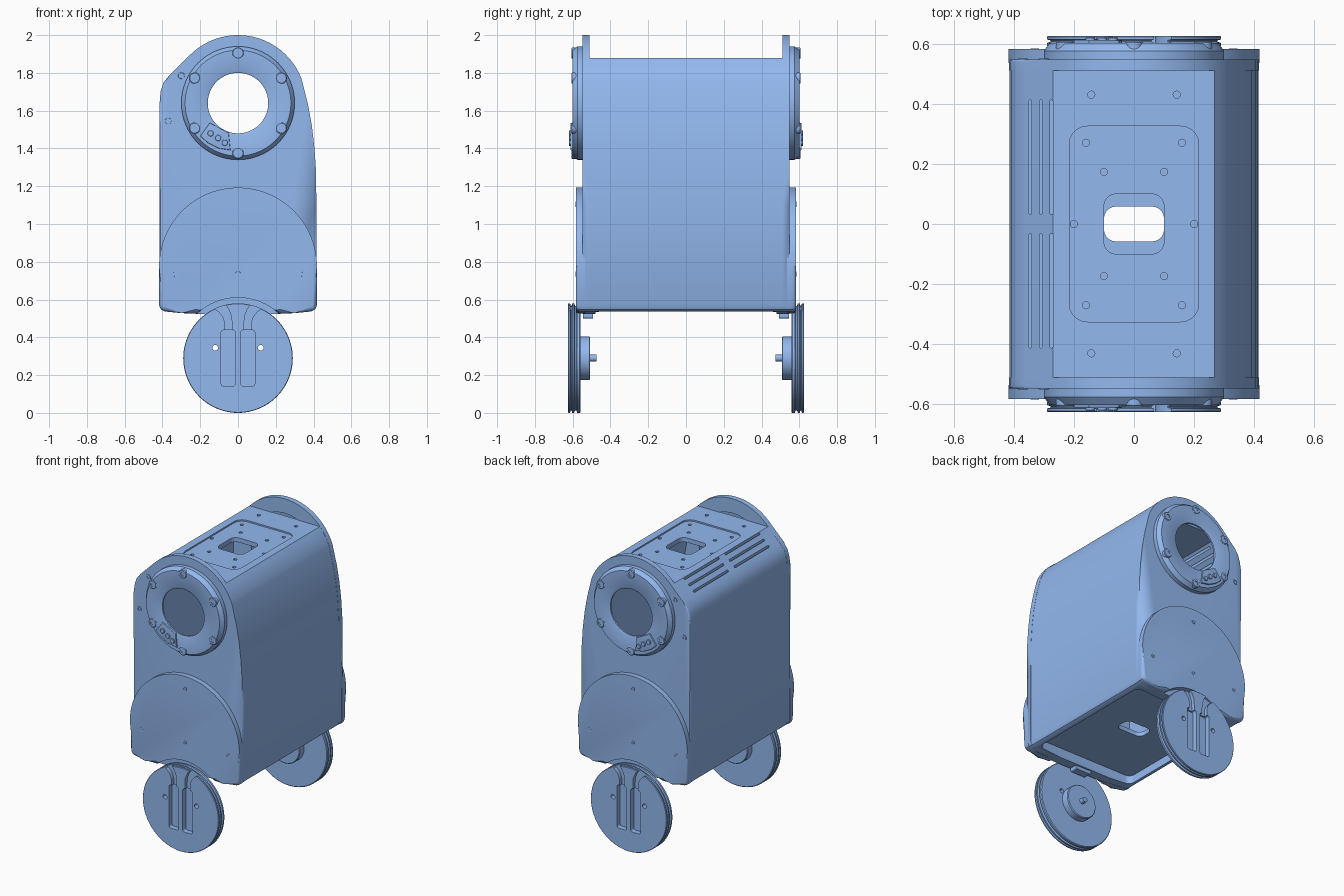
import bpy, bmesh
from math import sin, cos, pi, radians

if "Cube" in bpy.data.objects:
    bpy.data.objects.remove(bpy.data.objects["Cube"])


def arc(cx, cy, r, a0, a1, n):
    return [(cx + r * cos(radians(a0 + (a1 - a0) * i / n)),
             cy + r * sin(radians(a0 + (a1 - a0) * i / n))) for i in range(n + 1)]


def circle(cx, cy, r, n=24):
    return arc(cx, cy, r, 0, 360, n)[:-1]


def rrect(cx, cy, hx, hy, r, n=5):
    pts = []
    for k, (sx, sy) in enumerate([(1, 1), (-1, 1), (-1, -1), (1, -1)]):
        pts += arc(cx + sx * (hx - r), cy + sy * (hy - r), r, 90 * k, 90 * k + 90, n)
    return pts


blue = bpy.data.materials.new('blue_paint')
blue.diffuse_color = (.29, .48, .86, 1)
blue.use_nodes = True
blue.node_tree.nodes["Principled BSDF"].inputs["Base Color"].default_value = blue.diffuse_color


def make(name, bm):
    bmesh.ops.recalc_face_normals(bm, faces=bm.faces)
    me = bpy.data.meshes.new(name)
    bm.to_mesh(me)
    bm.free()
    me.materials.append(blue)
    ob = bpy.data.objects.new(name, me)
    bpy.context.collection.objects.link(ob)
    return ob


# Outline extruded along y (outline in x,z) or z (outline in x,y); bevel rounds the d0 end
def prism(name, pts, d0, d1, axis='Y', bevel=0):
    bm = bmesh.new()
    place = (lambda u, v, d: (u, d, v)) if axis == 'Y' else (lambda u, v, d: (u, v, d))
    a = [bm.verts.new(place(u, v, d0)) for u, v in pts]
    b = [bm.verts.new(place(u, v, d1)) for u, v in pts]
    front = bm.faces.new(a)
    bm.faces.new(b[::-1])
    for i in range(len(a)):
        j = (i + 1) % len(a)
        bm.faces.new((a[j], a[i], b[i], b[j]))
    if bevel:
        bmesh.ops.bevel(bm, geom=list(front.edges), offset=bevel, segments=4,
                        profile=0.5, affect='EDGES')
    return make(name, bm)


# Profile (radius, distance towards the front) spun around y at each centre (x, z)
def lathe(name, profile, centres, steps=64, closed=False):
    bm = bmesh.new()
    for cx, cz in centres:
        vs = [bm.verts.new((cx + r, -d, cz)) for r, d in profile]
        es = [bm.edges.new(p) for p in zip(vs, vs[1:])]
        if closed:
            es.append(bm.edges.new((vs[-1], vs[0])))
        bmesh.ops.spin(bm, geom=vs + es, cent=(cx, 0, cz), axis=(0, 1, 0),
                       angle=2 * pi, steps=steps)
    bmesh.ops.remove_doubles(bm, verts=bm.verts, dist=1e-5)
    return make(name, bm)


def cut(ob, cutter):
    m = ob.modifiers.new('cut', 'BOOLEAN')
    m.operation, m.solver, m.object = 'DIFFERENCE', 'EXACT', cutter
    bpy.context.view_layer.objects.active = ob
    bpy.ops.object.modifier_apply(modifier=m.name)
    bpy.data.objects.remove(cutter)


def body_outline(top_arc):
    return ([(-.385, .537), (-.2, .523), (.2, .523), (.385, .537), (.405, .548), (.415, .57),
             (.415, 1.1), (.413, 1.28), (.405, 1.4), (.391, 1.52), (.371, 1.63)] + top_arc +
            [(-.365, 1.785), (-.395, 1.748), (-.41, 1.70), (-.415, 1.64),
             (-.415, .57), (-.405, .548)])


RING_Z, WHEEL_Z = 1.64, .29

# Hollow shell with flat top and open underside
outline = [(x * .997, z) for x, z in
           body_outline(arc(0, RING_Z, .36, 20, 41.8, 6) + [(-.27, 1.88)])]
shell = prism('body_shell', outline, -.515, .515)
cavity = [(x * .95, max((z - 1.2) * .94 + 1.2, .62)) for x, z in outline]
cut(shell, prism('c', cavity, -.6, .6))
cut(shell, prism('c', rrect(0, 0, .37, .48, .04), .4, .59, 'Z'))
cut(shell, prism('c', rrect(0, 0, .1, .058, .04), .5, .7, 'Z'))
cut(shell, prism('c', rrect(0, 0, .215, .325, .06), 1.87, 1.95, 'Z'))
cut(shell, prism('c', rrect(0, 0, .1, .1, .04), 1.7, 1.95, 'Z'))
# Screw holes in the top
holes = [(sx * x, sy * y) for x, y in [(.142, .43), (.16, .27), (.1, .173)]
         for sx in (-1, 1) for sy in (-1, 1)] + [(-.2, 0), (.2, 0)]
for x, y in holes:
    cut(shell, prism('c', circle(x, y, .012, 12), 1.855, 1.95, 'Z'))
# Vent slots in the sloping side
for x in (-.345, -.31, -.275):
    for y in (-.222, .222):
        cut(shell, prism('c', rrect(x, y, .005, .19, .004, 2), 1.6, 1.95, 'Z'))

mirrored = []

# End plates with a round opening
plate = prism('end_plate', body_outline(arc(0, RING_Z, .36, 20, 135, 30)), -.547, -.51,
              bevel=.008)
cut(plate, prism('c', circle(0, RING_Z, .26, 64), -.7, -.4))
mirrored.append(plate)

# Domed lower covers with a wheel arch
cover = ([(-.388, .537), (-.3, .528)] + arc(0, WHEEL_Z, .32, 132.7, 47.3, 16) +
         [(.3, .528), (.388, .537), (.408, .548), (.418, .57)] +
         arc(0, .775, .418, 0, 180, 40) + [(-.418, .57), (-.408, .548)])
mirrored.append(prism('lower_cover', cover, -.582, -.535, bevel=.022))

# Flange rings, bolts and screws
mirrored.append(lathe('flange_ring', [(.16, .597), (.16, .585), (.26, .575), (.26, .535),
                                      (.3, .535), (.3, .575), (.28, .602), (.17, .602)],
                      [(0, RING_Z)], 80, True))
mirrored.append(lathe('flange_bolts', [(0, .597), (.013, .597), (.013, .606), (.026, .606),
                                       (.03, .603), (.03, .575)],
                      [(.265 * sin(k * pi / 3), RING_Z + .265 * cos(k * pi / 3))
                       for k in range(6)], 24))
mirrored.append(lathe('cover_screws', [(0, .579), (.007, .579), (.007, .584), (.014, .584),
                                       (.015, .577)],
                      [(0, 1.105), (-.33, .735), (0, .735), (.33, .735)], 16))
mirrored.append(lathe('plate_screws', [(0, .546), (.008, .546), (.008, .551), (.016, .551),
                                       (.018, .542)], [(-.37, 1.545), (-.3, 1.785)], 16))

# Connector on the flange
fan = [(-.2, 1.465), (-.15, 1.535), (-.12, 1.52), (-.05, 1.483), (-.04, 1.39), (-.1, 1.40),
       (-.16, 1.43)]
mirrored.append(prism('connector_base', fan, -.612, -.59, bevel=.004))
mirrored.append(lathe('connector_studs', [(0, .62), (.014, .62), (.016, .618), (.016, .6)],
                      [(-.145, 1.48), (-.07, 1.43), (-.105, 1.455)], 20))

# Grooved wheels with two recessed channels and two through holes
wheel = lathe('wheel', [(0, .558), (.285, .558), (.29, .563), (.29, .576), (.277, .58),
                        (.277, .588), (.29, .592), (.29, .602), (.277, .606), (.277, .61),
                        (.29, .614), (.29, .622), (.287, .625), (0, .625)],
              [(0, WHEEL_Z)], 96)
neck = [(.03, .42), (.07, .42), (.07, .48), (.08, .51), (.10, .535), (.15, .57),
        (.15, .62), (.08, .59), (.05, .55), (.034, .51)]
for s in (-1, 1):
    cut(wheel, prism('c', rrect(s * .052, .29, .037, .148, .012), -.7, -.59))
    cut(wheel, prism('c', [(s * x, z) for x, z in neck], -.7, -.60))
    cut(wheel, prism('c', circle(s * .12, .345, .015, 16), -.7, -.5))
mirrored.append(wheel)

# Wheel hubs, shafts and mounting brackets
mirrored.append(lathe('wheel_hub', [(0, .475), (.018, .475), (.018, .507), (.11, .507),
                                    (.115, .512), (.115, .565), (0, .565)],
                      [(0, WHEEL_Z)], 48))
mirrored.append(prism('wheel_bracket', rrect(0, .53, .06, .03, .01), -.545, -.492))

# Smooth shading with sharp edges, then mirror front parts to the back
bpy.ops.object.select_all(action='DESELECT')
for ob in [shell] + mirrored:
    ob.select_set(True)
bpy.context.view_layer.objects.active = shell
bpy.ops.object.shade_smooth_by_angle(angle=radians(30))
for ob in mirrored:
    m = ob.modifiers.new('mirror', 'MIRROR')
    m.use_axis = (False, True, False)
    m.use_mirror_merge = False
